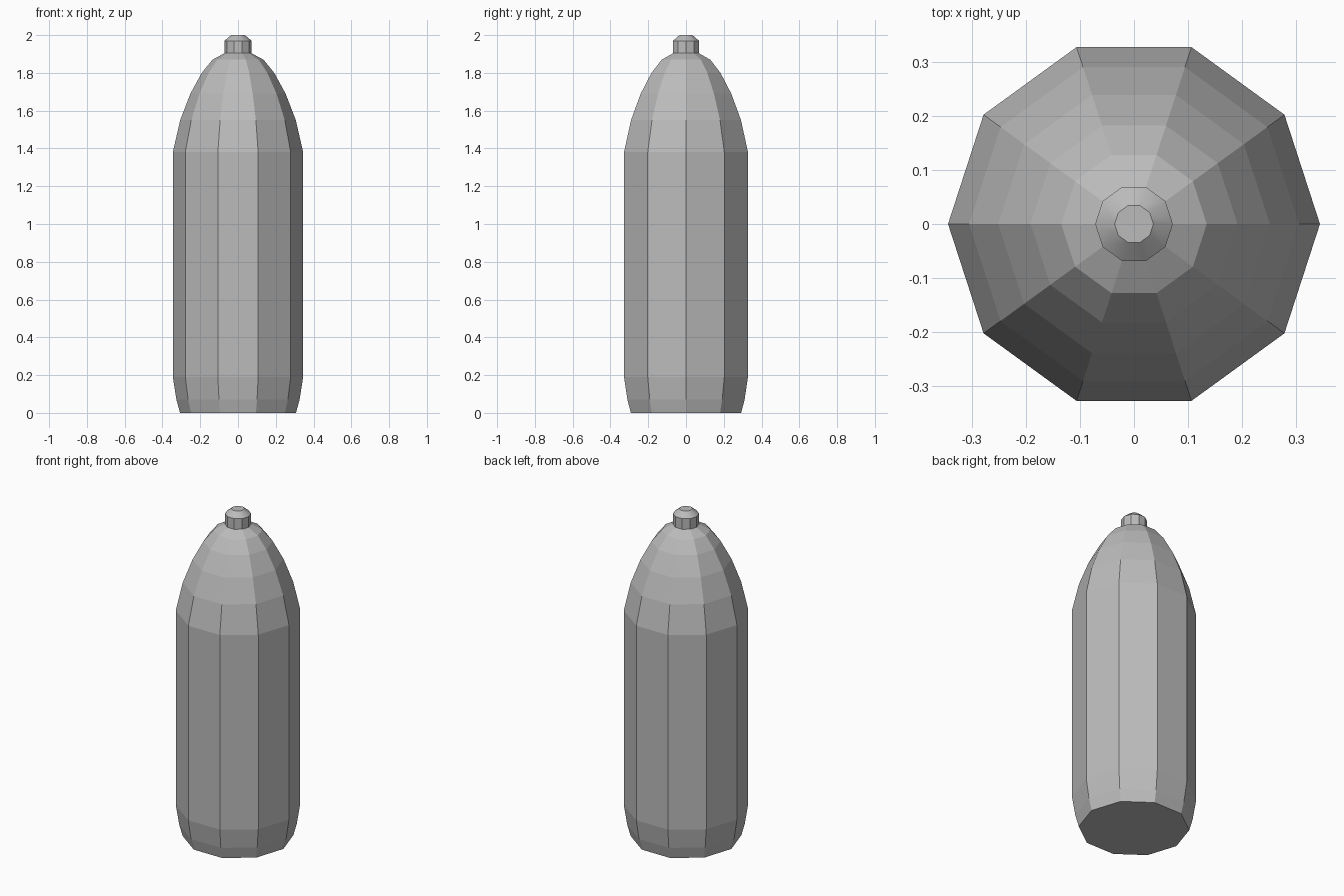
import bpy
import bmesh
from math import cos, sin, pi, radians

SIDES = 10

cube = bpy.data.objects.get("Cube")
if cube:
    bpy.data.objects.remove(cube, do_unlink=True)

grey = bpy.data.materials.new("plain grey")
grey.use_nodes = True
colour = (0.5, 0.5, 0.5, 1)
grey.diffuse_color = colour
grey.node_tree.nodes["Principled BSDF"].inputs["Base Color"].default_value = colour


def lathe(name, profile):
    """Closed ten-sided solid from (radius, height) pairs, bottom to top."""
    bm = bmesh.new()
    rings = []
    for r, z in profile:
        angles = [2 * pi * i / SIDES for i in range(SIDES)]
        rings.append([bm.verts.new((r * cos(a), r * sin(a), z)) for a in angles])
    for low, high in zip(rings, rings[1:]):
        for i in range(SIDES):
            j = (i + 1) % SIDES
            bm.faces.new((low[i], low[j], high[j], high[i]))
    bm.faces.new(rings[0][::-1])
    bm.faces.new(rings[-1])
    mesh = bpy.data.meshes.new(name)
    bm.to_mesh(mesh)
    bm.free()
    mesh.materials.append(grey)
    obj = bpy.data.objects.new(name, mesh)
    bpy.context.collection.objects.link(obj)
    return obj


# Faceted body: tapered base, straight wall, domed shoulder
lathe("body", [(0.307, 0), (0.326, 0.07), (0.345, 0.19), (0.345, 1.38),
               (0.306, 1.55), (0.252, 1.69), (0.192, 1.80),
               (0.135, 1.87), (0.07, 1.905)])

# Small bevelled cap, with a softly shaded slope
cap = lathe("cap", [(0.072, 1.905), (0.072, 1.97), (0.036, 2)])
bpy.ops.object.select_all(action="DESELECT")
cap.select_set(True)
bpy.context.view_layer.objects.active = cap
bpy.ops.object.shade_smooth_by_angle(angle=radians(30))
